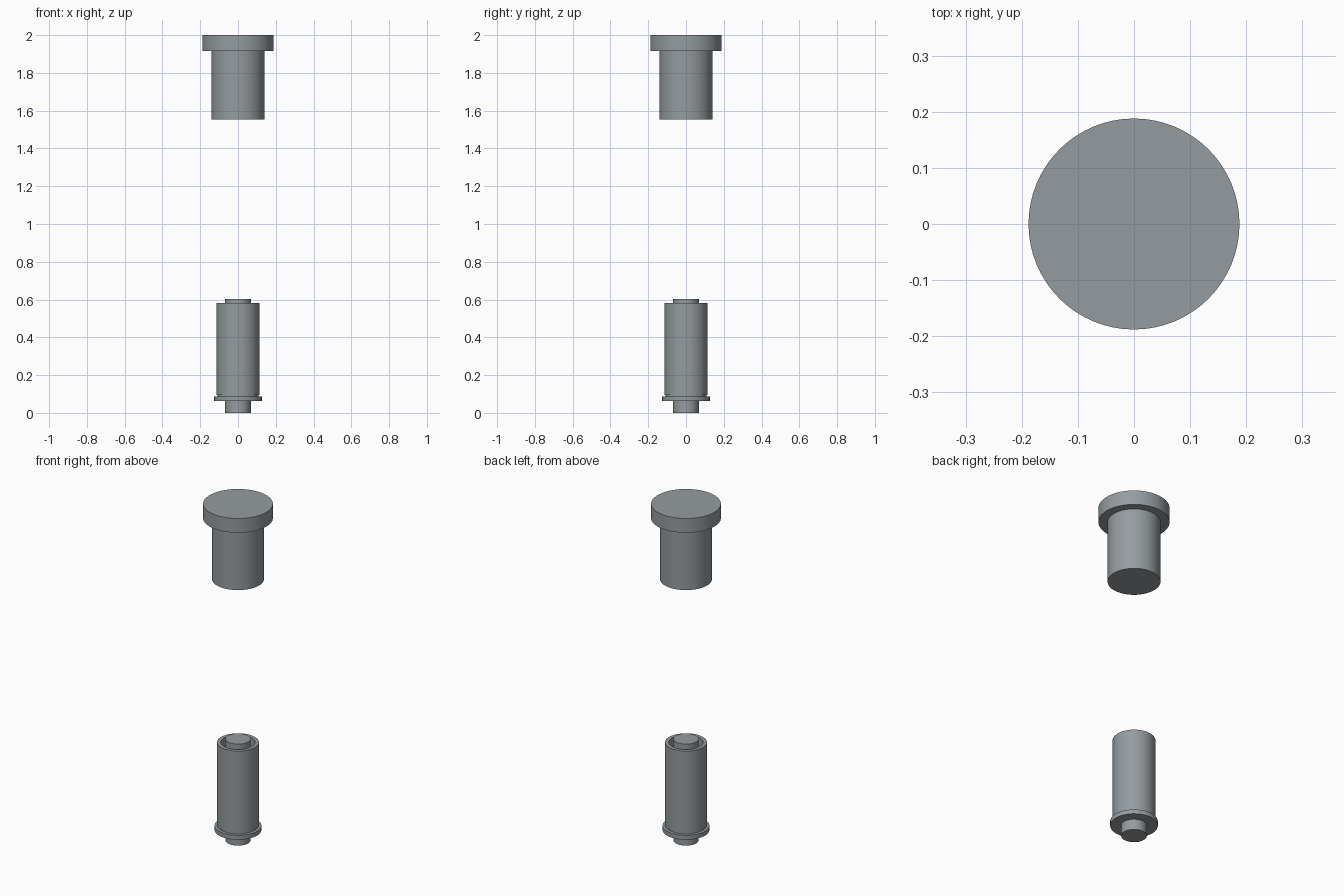
import bpy
import bmesh
from math import cos, sin, tau

SIDES = 64

cube = bpy.data.objects.get("Cube")
if cube:
    bpy.data.objects.remove(cube, do_unlink=True)

# One plain metal for every part
metal = bpy.data.materials.new("steel grey")
metal.use_nodes = True
colour = (0.30, 0.33, 0.35, 1)
metal.diffuse_color = colour
metal.node_tree.nodes["Principled BSDF"].inputs["Base Color"].default_value = colour


def lathe(name, profile, closed=False):
    """Revolve (radius, z) points, listed bottom to top on the outside, about z."""
    bm = bmesh.new()
    rings = [[bm.verts.new((r * cos(tau * i / SIDES), r * sin(tau * i / SIDES), z))
              for i in range(SIDES)] for r, z in profile]
    pairs = list(zip(rings, rings[1:]))
    if closed:
        pairs.append((rings[-1], rings[0]))
    else:
        bm.faces.new(rings[0][::-1])
        bm.faces.new(rings[-1])
    for low, high in pairs:
        for i in range(SIDES):
            j = (i + 1) % SIDES
            bm.faces.new((low[i], low[j], high[j], high[i]))
    bmesh.ops.recalc_face_normals(bm, faces=bm.faces)
    mesh = bpy.data.meshes.new(name)
    bm.to_mesh(mesh)
    bm.free()
    mesh.materials.append(metal)
    obj = bpy.data.objects.new(name, mesh)
    bpy.context.collection.objects.link(obj)
    bpy.ops.object.select_all(action="DESELECT")
    obj.select_set(True)
    bpy.context.view_layer.objects.active = obj
    bpy.ops.object.shade_smooth_by_angle()
    return obj


# Upper plug: stem with a wide flat head
lathe("headed_plug", [(0.14, 1.552), (0.14, 1.915), (0.188, 1.915), (0.188, 2.0)])

# Lower assembly: solid rod through a hollow sleeve on a flange
lathe("centre_rod", [(0.068, 0), (0.068, 0.603)])
lathe("sleeve", [(0.113, 0.094), (0.113, 0.583), (0.092, 0.583), (0.092, 0.094)], closed=True)
lathe("flange", [(0.126, 0.062), (0.126, 0.088), (0.108, 0.088), (0.108, 0.094)])
